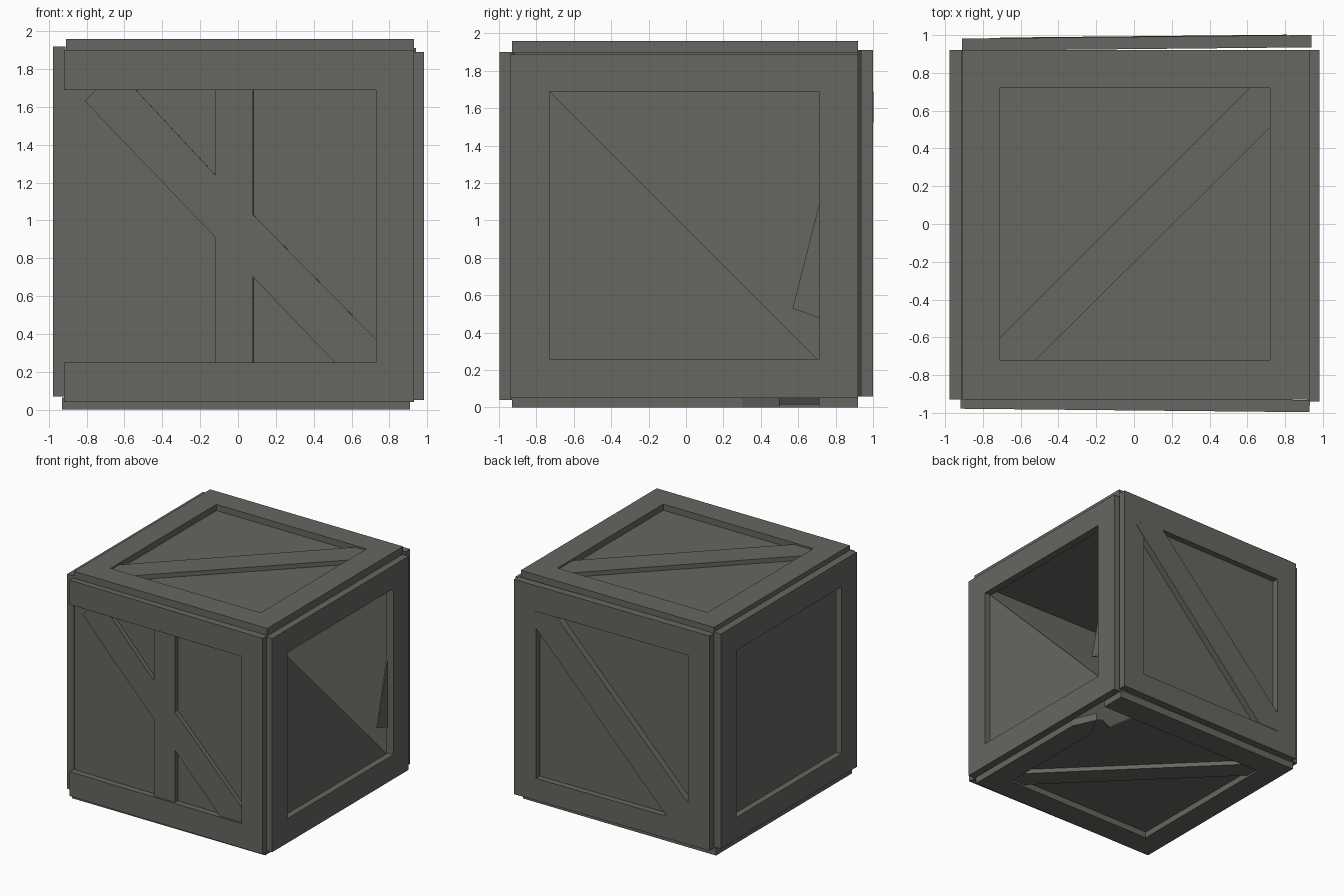
import bpy, bmesh
from mathutils import Matrix, Vector

cube = bpy.data.objects.get("Cube")
if cube:
    bpy.data.objects.remove(cube, do_unlink=True)

# Weathered wood
wood = bpy.data.materials.new("weathered_wood")
wood.use_nodes = True
colour = (0.138, 0.132, 0.121, 1)
wood.diffuse_color = colour
wood.node_tree.nodes["Principled BSDF"].inputs["Base Color"].default_value = colour

THICK, PANEL, BRACE = 0.065, 0.012, 0.05


def side(u, v, origin, turn=0):
    """Wall matrix: u right, v up, outward normal; turn twists it slightly about z."""
    u, v = Vector(u), Vector(v)
    m = Matrix((u, v, u.cross(v))).transposed().to_4x4()
    return Matrix.Rotation(turn, 4, "Z") @ Matrix.Translation(origin) @ m


def board(name, wall, points, top=THICK, base=0.0):
    """Flat board cut from an outline and extruded outward from a wall."""
    bm = bmesh.new()
    face = bm.faces.new([bm.verts.new((a, b, base)) for a, b in points])
    out = bmesh.ops.extrude_face_region(bm, geom=[face])["geom"]
    bmesh.ops.translate(bm, vec=(0, 0, top - base),
                        verts=[e for e in out if isinstance(e, bmesh.types.BMVert)])
    bm.transform(wall)
    bmesh.ops.recalc_face_normals(bm, faces=bm.faces)
    mesh = bpy.data.meshes.new(name)
    bm.to_mesh(mesh)
    bm.free()
    mesh.materials.append(wood)
    obj = bpy.data.objects.new(name, mesh)
    bpy.context.collection.objects.link(obj)


def rect(a0, a1, b0, b1):
    return [(a0, b0), (a1, b0), (a1, b1), (a0, b1)]


def frame(name, wall, outer, inner, skip=()):
    """Four boards: rails run full width, stiles fit between them."""
    a0, a1, b0, b1 = outer
    c0, c1, d0, d1 = inner
    parts = {"lower_rail": rect(a0, a1, b0, d0), "upper_rail": rect(a0, a1, d1, b1),
             "first_stile": rect(a0, c0, d0, d1), "second_stile": rect(c1, a1, d0, d1)}
    for part, shape in parts.items():
        if part not in skip:
            board(f"{name}_{part}", wall, shape)


X, Y, Z = Vector((1, 0, 0)), Vector((0, 1, 0)), Vector((0, 0, 1))
front = side(X, Z, (0, -0.922, 0), -0.01)
back = side(-X, Z, (0, 0.926, 0), 0.01)
left = side(Y, Z, (0.918, 0, 0))
right = side(-Y, Z, (-0.912, 0, 0))
top = side(X, Y, (0, 0, 1.895))
bottom = side(X, -Y, (0, 0, 0.065))

# Front: no stile on one edge, an upright and a sloping brace
frame("front", front, (-0.91, 0.94, 0.04, 1.9), (-0.91, 0.74, 0.25, 1.69), ("first_stile",))
board("front_panel", front, rect(-0.91, 0.94, 0.05, 1.88), PANEL)
board("front_upright", front, rect(-0.11, 0.09, 0.25, 1.69), BRACE)
board("front_brace_upper", front,
      [(-0.8, 1.63), (-0.74, 1.69), (-0.53, 1.69), (-0.11, 1.24), (-0.11, 0.91)], BRACE)
board("front_brace_lower", front,
      [(0.09, 1.03), (0.74, 0.37), (0.74, 0.25), (0.52, 0.25), (0.09, 0.7)], BRACE)

# Back: full frame with a brace lapping over it
frame("back", back, (-0.95, 0.9, 0.06, 1.91), (-0.74, 0.7, 0.25, 1.69))
board("back_panel", back, rect(-0.93, 0.9, 0.07, 1.9), PANEL)
board("back_brace", back, [(-0.82, 1.63), (-0.76, 1.69), (-0.54, 1.69),
                           (0.7, 0.42), (0.7, 0.25), (0.5, 0.25)], THICK + 0.003)

# Left side: half of the panel is gone, with a splinter left behind
frame("left", left, (-0.94, 0.92, 0.05, 1.89), (-0.73, 0.71, 0.26, 1.69))
board("left_broken_panel", left, [(-0.74, 0.25), (0.71, 0.25), (-0.74, 1.7)], PANEL)
board("left_splinter", left, [(0.71, 1.08), (0.57, 0.53), (0.71, 0.48)], PANEL)

# Right side: plain framed panel
frame("right", right, (-0.92, 0.93, 0.07, 1.92), (-0.71, 0.72, 0.26, 1.7))
board("right_panel", right, rect(-0.92, 0.93, 0.08, 1.9), PANEL)

# Lid with a brace from corner to corner
frame("lid", top, (-0.91, 0.93, -0.93, 0.92), (-0.71, 0.72, -0.72, 0.72))
board("lid_panel", top, rect(-0.91, 0.92, -0.92, 0.91), PANEL)
board("lid_brace", top, [(-0.71, -0.72), (-0.52, -0.72), (0.72, 0.51),
                         (0.72, 0.72), (0.61, 0.72), (-0.71, -0.6)], BRACE)

# Floor with a damaged corner
frame("floor", bottom, (-0.93, 0.91, -0.92, 0.93), (-0.73, 0.71, -0.71, 0.72),
      ("second_stile",))
board("floor_broken_stile", bottom,
      [(0.71, 0.72), (0.71, -0.3), (0.82, -0.5), (0.91, -0.3), (0.91, 0.72)])
board("floor_panel", bottom, [(-0.92, 0.92), (0.9, 0.92), (0.9, -0.3), (0.72, -0.45),
                              (0.6, -0.4), (0.5, -0.91), (-0.92, -0.91)], PANEL)
board("floor_brace", bottom, [(-0.73, -0.71), (-0.6, -0.71), (0.71, 0.59),
                              (0.71, 0.72), (0.58, 0.72), (-0.73, -0.58)], BRACE)
